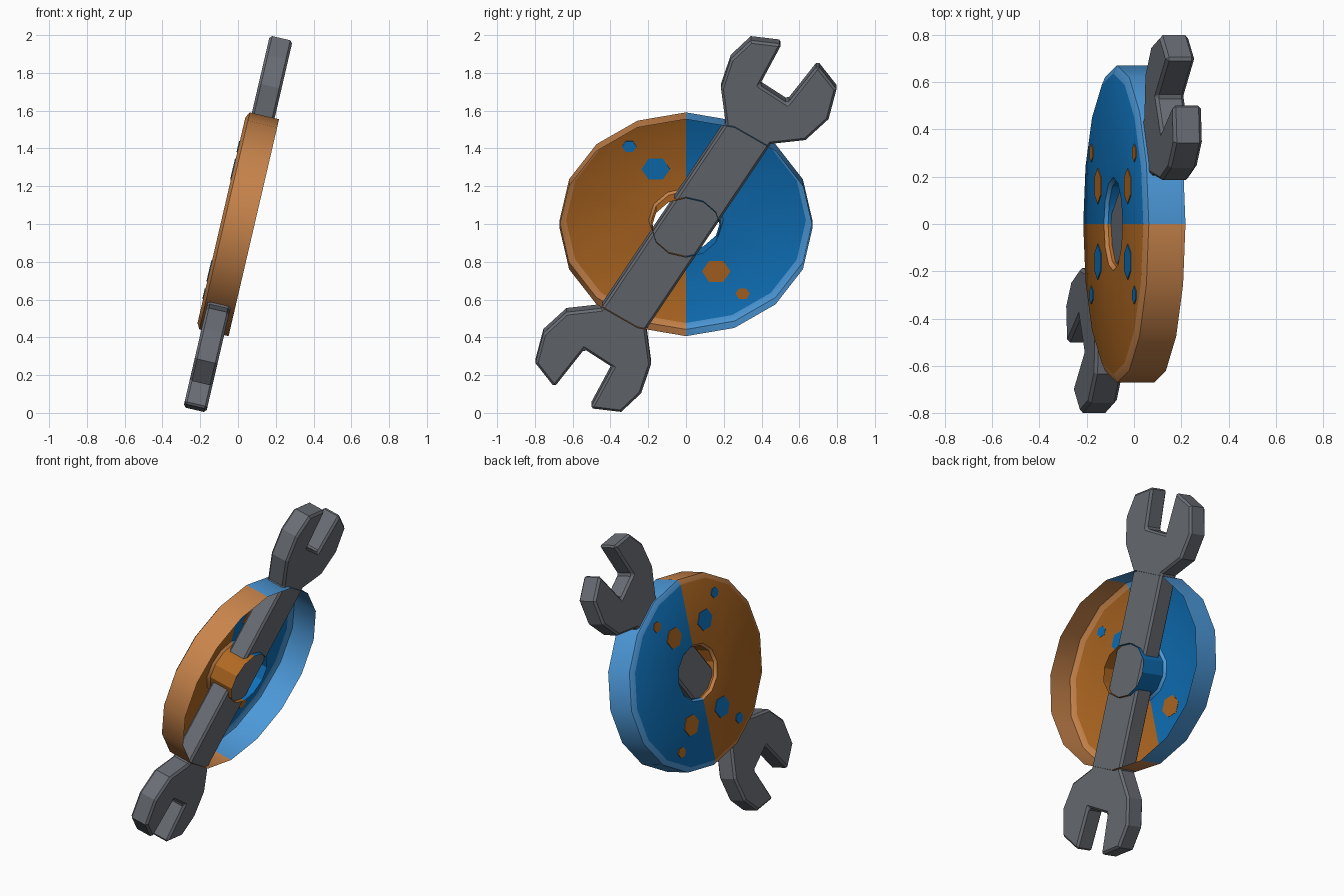
import bpy, bmesh, math
from mathutils import Matrix

if "Cube" in bpy.data.objects:
    bpy.data.objects.remove(bpy.data.objects["Cube"])

# Local frame: X runs across, Y runs up the tilted disc, Z is the disc axis
TILT = math.radians(13.1)
s, c = math.sin(TILT), math.cos(TILT)
FRAME = Matrix(((0, s, c, 0), (1, 0, 0, 0), (0, c, -s, 1), (0, 0, 0, 1)))
SQUASH = 0.88
BACK, RIM = -0.09, 0.086


def material(name, rgb):
    m = bpy.data.materials.new(name)
    m.use_nodes = True
    lin = [((v / 255 + 0.055) / 1.055) ** 2.4 for v in rgb] + [1]
    m.diffuse_color = lin
    m.node_tree.nodes["Principled BSDF"].inputs["Base Color"].default_value = lin
    return m


blue = material("blue", (15, 112, 184))
orange = material("orange", (176, 104, 34))
light_blue = material("light blue", (76, 152, 216))
light_orange = material("light orange", (200, 132, 75))
grey = material("steel grey", (105, 109, 116))


def finish(name, bm, mats):
    bm.transform(FRAME)
    me = bpy.data.meshes.new(name)
    bm.to_mesh(me)
    bm.free()
    for m in mats:
        me.materials.append(m)
    ob = bpy.data.objects.new(name, me)
    bpy.context.collection.objects.link(ob)
    return ob


def ring(bm, n, r, z):
    steps = [2 * math.pi * i / n for i in range(n)]
    vs = [bm.verts.new((r * math.cos(t), r * SQUASH * math.sin(t), z)) for t in steps]
    return [bm.edges.new((vs[i], vs[(i + 1) % n])) for i in range(n)]


def dish(name, sides, profile, mats, plain):
    """Loft rings; spans listed in plain take the deep colours, the rest the light ones."""
    bm = bmesh.new()
    rings = [ring(bm, n, r, z) for n, (r, z) in zip(sides, profile)]
    for i in range(len(rings) - 1):
        new = bmesh.ops.bridge_loops(bm, edges=rings[i] + rings[i + 1])["faces"]
        for f in new:
            f.material_index = 0 if i in plain else 2
    # Split into two colour halves
    bmesh.ops.bisect_plane(bm, geom=bm.verts[:] + bm.edges[:] + bm.faces[:], dist=1e-5,
                           plane_co=(0, 0, 0), plane_no=(1, 0, 0))
    for f in bm.faces:
        if f.calc_center_median().x < 0:
            f.material_index += 1
    bmesh.ops.recalc_face_normals(bm, faces=bm.faces[:])
    return finish(name, bm, mats)


# Hollow disc with bevelled back, and the tube around its centre hole
disc = dish("disc_shell", [16, 16, 16, 12, 12, 12],
            [(0.67, RIM), (0.67, -0.073), (0.635, BACK),
             (0.198, BACK), (0.183, -0.075), (0.183, RIM)],
            [blue, orange, light_blue, light_orange], plain=(2, 4))
bpy.context.view_layer.objects.active = disc
disc.select_set(True)
bpy.ops.object.shade_smooth_by_angle(angle=math.radians(30))

# Hexagonal spots on the back, coloured opposite to their half
for side, half, mat in ((1, "left", orange), (-1, "right", blue)):
    bm = bmesh.new()
    for x, y, r in ((0.16, 0.278, 0.075), (0.30, 0.40, 0.038)):
        for up in (1, -1):
            place = Matrix.Translation((side * x, up * y, BACK - 0.001)) @ Matrix.Diagonal((1, SQUASH, 1, 1))
            bmesh.ops.create_cone(bm, cap_ends=True, segments=6, radius1=r, radius2=r, depth=0.006,
                                  matrix=place @ Matrix.Rotation(math.pi / 2, 4, "Z"))
    finish("spots_" + half, bm, [mat])

# Double-ended spanner through the disc: one head outline, turned half round for the other
head = [(0.449, 0.447), (0.633, 0.468), (0.755, 0.582), (0.797, 0.745), (0.697, 0.875),
        (0.538, 0.669), (0.39, 0.767), (0.507, 0.99), (0.343, 1.01), (0.237, 0.908),
        (0.185, 0.75), (0.21, 0.56)]
outline = head + [(-x, -y) for x, y in head]
bm = bmesh.new()
face = bm.faces.new([bm.verts.new((x, y, -0.062)) for x, y in outline])
ext = bmesh.ops.extrude_face_region(bm, geom=[face])["geom"]
bmesh.ops.translate(bm, vec=(0, 0, 0.124),
                    verts=[g for g in ext if isinstance(g, bmesh.types.BMVert)])
bmesh.ops.recalc_face_normals(bm, faces=bm.faces[:])
spanner = finish("double_ended_spanner", bm, [grey])
bevel = spanner.modifiers.new("edge_bevel", "BEVEL")
bevel.width = 0.013
bevel.segments = 1
bevel.limit_method = "ANGLE"
bevel.angle_limit = math.radians(60)
